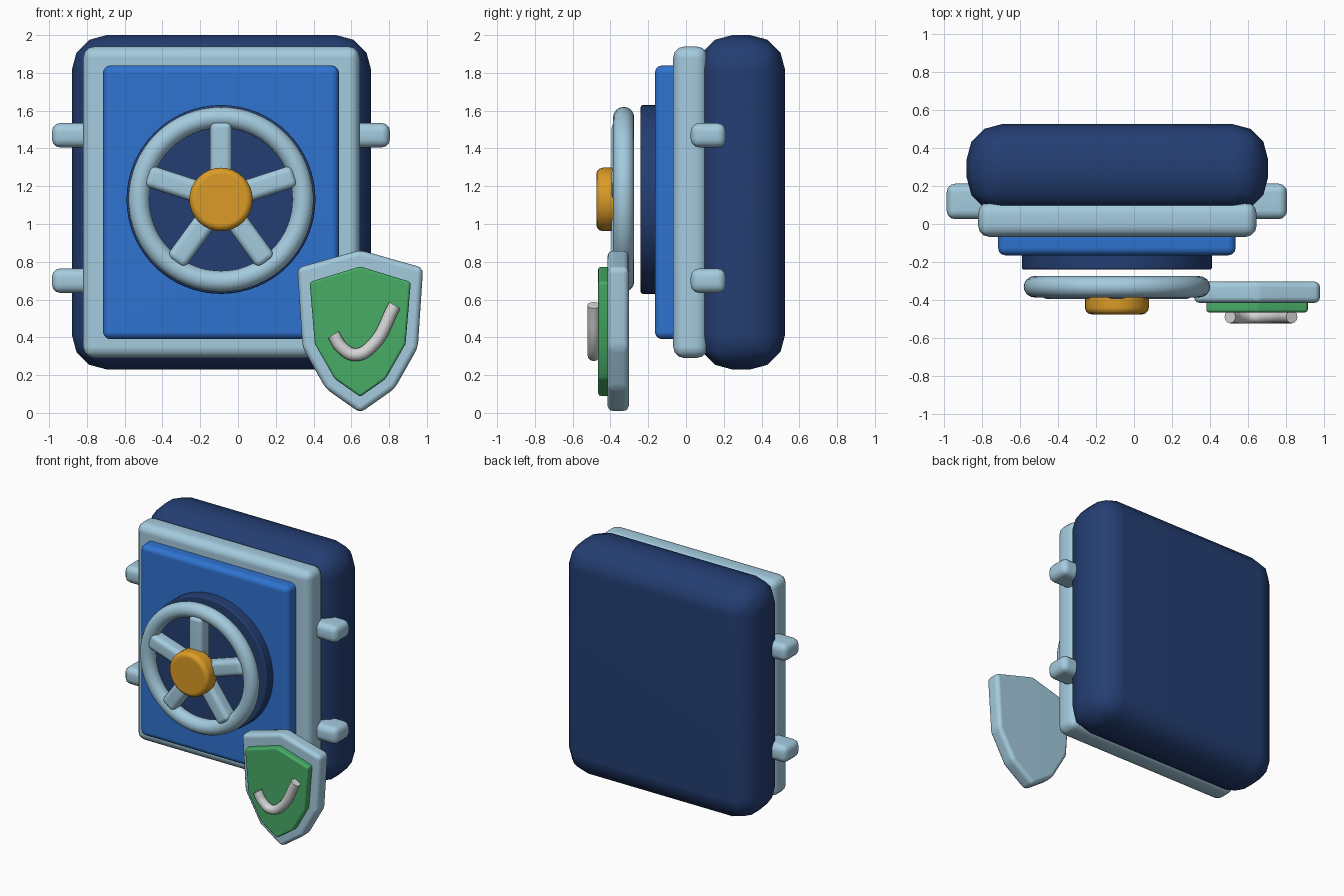
import bpy, bmesh, math
from mathutils import Matrix, Vector

if "Cube" in bpy.data.objects:
    bpy.data.objects.remove(bpy.data.objects["Cube"])


def material(name, r, g, b):
    def lin(c):
        c /= 255
        return c / 12.92 if c < 0.04045 else ((c + 0.055) / 1.055) ** 2.4
    m = bpy.data.materials.new(name)
    m.diffuse_color = (lin(r), lin(g), lin(b), 1)
    m.use_nodes = True
    m.node_tree.nodes["Principled BSDF"].inputs["Base Color"].default_value = m.diffuse_color
    return m


NAVY = material("navy", 36, 62, 115)
BLUE = material("blue", 47, 115, 208)
STEEL = material("pale steel", 164, 203, 222)
GOLD = material("gold", 219, 155, 38)
GREEN = material("green", 71, 172, 102)
WHITE = material("light grey", 214, 214, 214)


def finish(name, bm, mat, bevel=0.0, segments=3):
    """Round the sharp edges, smooth shade and link as an object."""
    bmesh.ops.recalc_face_normals(bm, faces=bm.faces)
    if bevel:
        edges = [e for e in bm.edges if e.calc_face_angle(0) > math.radians(25)]
        bmesh.ops.bevel(bm, geom=edges, offset=bevel, segments=segments,
                        profile=0.5, affect='EDGES', clamp_overlap=True)
    me = bpy.data.meshes.new(name)
    bm.to_mesh(me)
    bm.free()
    me.materials.append(mat)
    me.shade_smooth()
    me.set_sharp_from_angle(angle=math.radians(50))
    ob = bpy.data.objects.new(name, me)
    bpy.context.collection.objects.link(ob)
    mod = ob.modifiers.new("weighted normals", 'WEIGHTED_NORMAL')
    mod.keep_sharp = True
    return ob


def box(name, x, y, z, mat, bevel, segments=3, matrix=None):
    bm = bmesh.new()
    bmesh.ops.create_cube(bm, size=1)
    for v in bm.verts:
        v.co = Vector([lo + (c + 0.5) * (hi - lo)
                       for c, (lo, hi) in zip(v.co, (x, y, z))])
    if matrix:
        bm.transform(matrix)
    return finish(name, bm, mat, bevel, segments)


def disc(name, cx, cz, radius, y0, y1, mat, bevel, sides=64):
    bm = bmesh.new()
    bmesh.ops.create_cone(bm, cap_ends=True, segments=sides, radius1=radius,
                          radius2=radius, depth=y1 - y0)
    bm.transform(Matrix.Translation((cx, (y0 + y1) / 2, cz))
                 @ Matrix.Rotation(math.pi / 2, 4, 'X'))
    return finish(name, bm, mat, bevel)


def shield(name, cx, half, y0, y1, mat, bevel):
    """Mirror a half outline running top to tip, then extrude it along y."""
    outline = half + [(-x, z) for x, z in half[-2:0:-1]]
    bm = bmesh.new()
    face = bm.faces.new([bm.verts.new((cx + x, y0, z)) for x, z in outline])
    ext = bmesh.ops.extrude_face_region(bm, geom=[face])
    for v in ext["geom"]:
        if isinstance(v, bmesh.types.BMVert):
            v.co.y = y1
    return finish(name, bm, mat, bevel)


# Safe body, door frame and door
box("safe_body", (-0.88, 0.705), (0.06, 0.525), (0.23, 2.0), NAVY, 0.185)
box("door_frame", (-0.82, 0.645), (-0.068, 0.115), (0.29, 1.94), STEEL, 0.06)
box("door_panel", (-0.715, 0.535), (-0.165, 0.0), (0.39, 1.84), BLUE, 0.04)

# Locking bolts on both sides
for z in (0.70, 1.47):
    for side, x in (("left", (-0.985, -0.70)), ("right", (0.525, 0.805))):
        box("bolt_" + side, x, (0.025, 0.212), (z - 0.065, z + 0.065), STEEL, 0.045)

# Dial plate, hand wheel and hub
CX, CZ = -0.09, 1.13
disc("dial_plate", CX, CZ, 0.5, -0.24, -0.14, NAVY, 0.012)

bm = bmesh.new()
MAJOR, MINOR, N, M = 0.434, 0.056, 64, 16
rings = []
for i in range(N):
    a = 2 * math.pi * i / N
    ring = []
    for j in range(M):
        b = 2 * math.pi * j / M
        r = MAJOR + MINOR * math.cos(b)
        ring.append(bm.verts.new((CX + r * math.cos(a), -0.33 + MINOR * math.sin(b),
                                  CZ + r * math.sin(a))))
    rings.append(ring)
for i in range(N):
    p, q = rings[i], rings[(i + 1) % N]
    for j in range(M):
        k = (j + 1) % M
        bm.faces.new((p[j], q[j], q[k], p[k]))
finish("wheel_rim", bm, STEEL)

for i in range(5):
    turn = (Matrix.Translation((CX, 0, CZ))
            @ Matrix.Rotation(2 * math.pi * i / 5, 4, 'Y'))
    box("wheel_spoke", (-0.058, 0.058), (-0.394, -0.28), (0.05, 0.41),
        STEEL, 0.032, matrix=turn)
disc("wheel_hub", CX, CZ, 0.168, -0.475, -0.345, GOLD, 0.035, 32)

# Shield with green inlay
SX = 0.647
shield("shield_base", SX, [(0, 0.862), (0.333, 0.768), (0.305, 0.345),
                           (0.182, 0.128), (0, 0.0)], -0.415, -0.303, STEEL, 0.03)
shield("shield_inlay", SX, [(0, 0.775), (0.268, 0.693), (0.24, 0.365),
                            (0.135, 0.18), (0, 0.085)], -0.465, -0.40, GREEN, 0.015)

# Check mark tube
cu = bpy.data.curves.new("check_mark", 'CURVE')
cu.dimensions = '3D'
cu.bevel_depth = 0.034
cu.bevel_resolution = 4
cu.use_fill_caps = True
path = [(0.505, 0.415), (0.55, 0.345), (0.62, 0.308), (0.705, 0.35), (0.83, 0.57)]
sp = cu.splines.new('BEZIER')
sp.bezier_points.add(len(path) - 1)
for p, (x, z) in zip(sp.bezier_points, path):
    p.co = (x, -0.488, z)
    p.handle_left_type = p.handle_right_type = 'AUTO'
sp.resolution_u = 6
cu.materials.append(WHITE)
bpy.context.collection.objects.link(bpy.data.objects.new("check_mark", cu))
